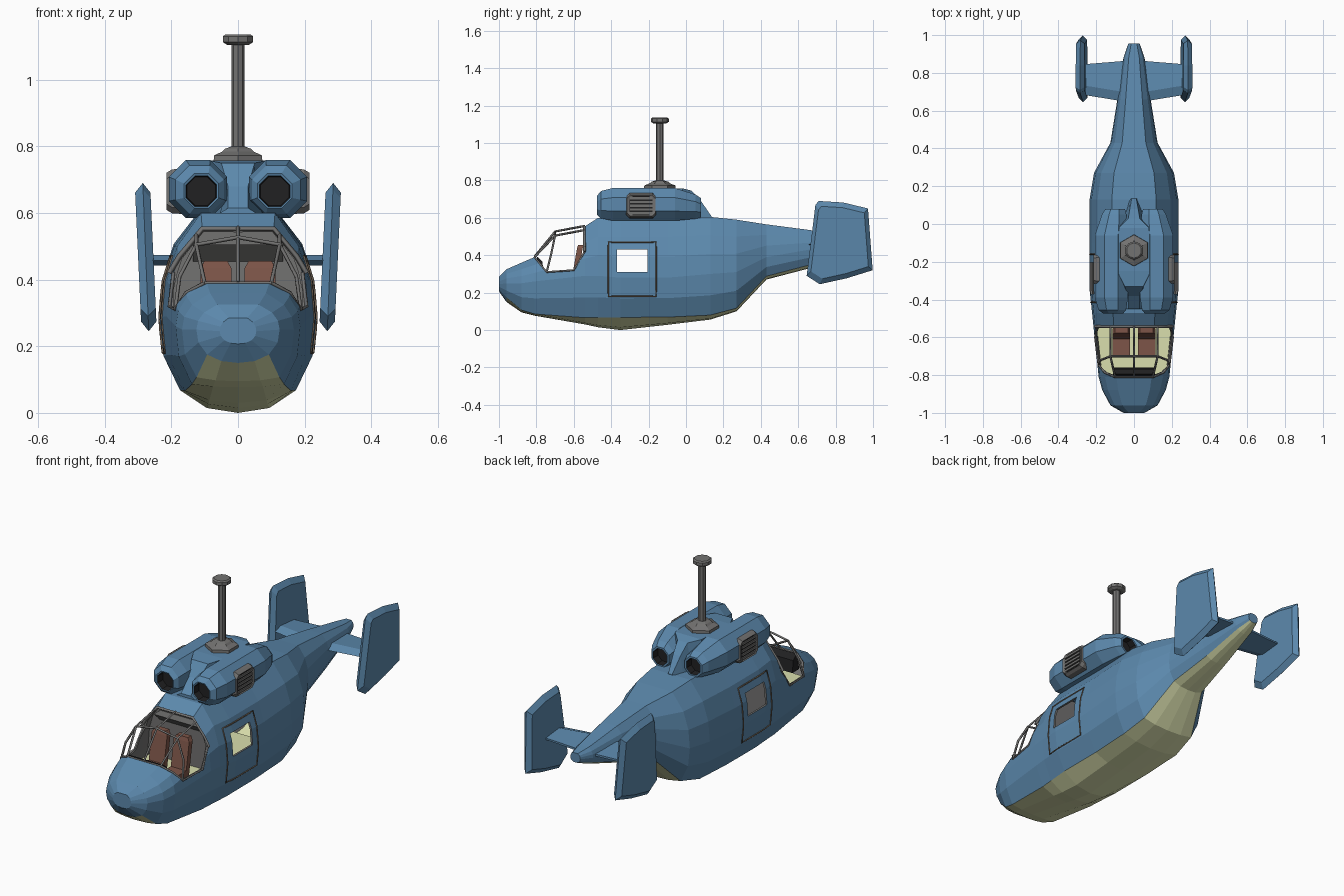
import bpy, bmesh, math
from mathutils import Vector
from mathutils.bvhtree import BVHTree

if "Cube" in bpy.data.objects:
    bpy.data.objects.remove(bpy.data.objects["Cube"], do_unlink=True)


def material(name, *rgb):
    m = bpy.data.materials.new(name)
    m.use_nodes = True
    m.diffuse_color = (*rgb, 1)
    m.node_tree.nodes["Principled BSDF"].inputs["Base Color"].default_value = (*rgb, 1)
    return m


BLUE = material("blue_paint", .107, .25, .418)
GREY = material("grey_metal", .17, .168, .165)
DARK = material("dark_opening", .015, .015, .016)
BROWN = material("brown_seat", .205, .091, .065)
PALE = material("pale_belly", .7, .74, .42)
TRIM = material("trim_line", .17, .127, .09)


def loft(name, rings, mats, rule=None):
    """Skin closed rings of points; rule(ring, side) gives the material, ring -1 and last are caps."""
    bm = bmesh.new()
    vs = [[bm.verts.new(p) for p in r] for r in rings]
    n, last = len(rings[0]), len(rings) - 1
    pick = rule or (lambda r, s: 0)
    for r in range(last):
        for s in range(n):
            t = (s + 1) % n
            f = bm.faces.new((vs[r][s], vs[r][t], vs[r + 1][t], vs[r + 1][s]))
            f.material_index = pick(r, s)
    bm.faces.new(vs[0]).material_index = pick(-1, 0)
    bm.faces.new(vs[-1]).material_index = pick(last, 0)
    bmesh.ops.recalc_face_normals(bm, faces=bm.faces)
    me = bpy.data.meshes.new(name)
    bm.to_mesh(me)
    bm.free()
    for m in mats:
        me.materials.append(m)
    ob = bpy.data.objects.new(name, me)
    bpy.context.collection.objects.link(ob)
    return ob


def box(name, lo, hi, mat):
    (a, b, c), (d, e, f) = lo, hi
    return loft(name, [[(a, b, z), (d, b, z), (d, e, z), (a, e, z)] for z in (c, f)], [mat])


def turned(name, profile, sides, y, mat):
    """Upright solid from (radius, z) pairs."""
    return loft(name, [[(r * math.sin(math.tau * k / sides), y + r * math.cos(math.tau * k / sides), z)
                        for k in range(sides)] for r, z in profile], [mat])


def side_prism(name, outline, x0, x1, mats):
    return loft(name, [[(x, y, z) for y, z in outline] for x in (x0, x1)], mats)


def select(ob):
    bpy.ops.object.select_all(action='DESELECT')
    ob.select_set(True)
    bpy.context.view_layer.objects.active = ob


def tube(name, points, radius, mat, closed=False):
    cu = bpy.data.curves.new(name, 'CURVE')
    cu.dimensions = '3D'
    cu.bevel_depth, cu.bevel_resolution, cu.use_fill_caps = radius, 0, True
    sp = cu.splines.new('POLY')
    sp.points.add(len(points) - 1)
    for p, q in zip(sp.points, points):
        p.co = (*q, 1)
    sp.use_cyclic_u = closed
    cu.materials.append(mat)
    ob = bpy.data.objects.new(name, cu)
    bpy.context.collection.objects.link(ob)
    select(ob)
    bpy.ops.object.convert(target='MESH')


def mirror_x(points, s):
    return [(x * s, y, z) for x, y, z in points]


# Fuselage shell: each section runs roof, widest line, chine, keel
CHINE = -.77
half = [(0, 1), (.5, 1), (.82, .68), (.96, .35), (1, 0), (.95, -.4), (.74, CHINE), (.4, -.95), (0, -1)]
profile = half + [(-u, v) for u, v in half[-2:0:-1]]


def section(y, w, top, mid, chine, keel):
    def height(v):
        if v > 0:
            return mid + v * (top - mid)
        if v >= CHINE:
            return mid + v / CHINE * (chine - mid)
        return chine + (CHINE - v) / (1 + CHINE) * (keel - chine)
    return [(u * w, y, height(v)) for u, v in profile]


stations = [(-1, .055, .285, .245, .218, .207), (-.96, .125, .325, .25, .175, .15),
            (-.88, .168, .36, .25, .107, .095), (-.81, .187, .39, .26, .086, .077),
            (-.54, .215, .555, .29, .066, .03), (-.47, .222, .6, .29, .067, .015),
            (-.35, .235, .6, .28, .068, 0), (-.1, .235, .6, .28, .069, .028),
            (.13, .235, .605, .3, .08, .056), (.27, .212, .59, .31, .117, .1),
            (.43, .125, .565, .39, .288, .27), (.66, .088, .535, .43, .348, .33),
            (.88, .056, .5, .45, .42, .405), (.955, .03, .49, .463, .445, .438)]
hull = loft("fuselage", [section(*s) for s in stations], [BLUE, PALE, GREY, PALE],
            lambda r, s: 1 if 1 <= r < len(stations) - 1 and 6 <= s < 10 else 0)
bm = bmesh.new()
bm.from_mesh(hull.data)
skin = BVHTree.FromBMesh(bm)
bm.free()


def on_skin(y, z, lift=.001):
    hit = skin.ray_cast(Vector((1, y, z)), Vector((-1, 0, 0)))[0]
    return (hit.x + lift, y, z)


# Hollow the shell, then cut the cockpit opening and cabin windows
solid = hull.modifiers.new("shell", 'SOLIDIFY')
solid.thickness, solid.offset, solid.material_offset = .011, -1, 2
cockpit = [(-.81, .388), (-.745, .31), (-.6, .32), (-.54, .42), (-.54, .7), (-.81, .7)]
window = [(-.37, .31), (-.205, .31), (-.205, .43), (-.37, .43)]
cutters = [side_prism("opening_cutter", o, -.5, .5, [BLUE, PALE, GREY]) for o in (cockpit, window)]
for c in cutters:
    c.hide_render = True
    for f in c.data.polygons:
        f.material_index = 2
    b = hull.modifiers.new("cut", 'BOOLEAN')
    b.operation, b.solver, b.object = 'DIFFERENCE', 'EXACT', c
select(hull)
for m in list(hull.modifiers):
    bpy.ops.object.modifier_apply(modifier=m.name)
for c in cutters:
    bpy.data.objects.remove(c, do_unlink=True)


# Cabin interior
def floor(name, edge, z):
    plan = edge + [(-x, y) for x, y in reversed(edge)]
    loft(name, [[(x, y, h) for x, y in plan] for h in (z - .01, z)], [PALE])


floor("cabin_floor", [(.17, -.47), (.19, -.35), (.165, .13)], .16)
floor("cockpit_floor", [(.14, -.85), (.168, -.81), (.198, -.54), (.2, -.47)], .25)
loft("cabin_bulkhead", [[(x * .97, y, .3 + (z - .3) * .97) for x, _, z in section(*stations[5])]
                        for y in (-.475, -.465)], [GREY])
loft("overhead_panel", [[(x, -.535, .505), (x, -.48, .455), (x, -.478, .505)] for x in (-.135, .135)], [GREY])
loft("instrument_panel", [[(x, -.82, .3), (x, -.76, .3), (x, -.768, .365), (x, -.795, .392)]
                          for x in (-.11, .11)], [DARK])

# Canopy bars along the centre
tube("canopy_centre_bar", [(0, -.81, .392), (0, -.7, .527), (0, -.54, .557)], .006, GREY)
tube("canopy_cross_bar", [(-.125, -.7, .505), (0, -.7, .527), (.125, -.7, .505)], .006, GREY)
tube("canopy_sill_bar", [(-.1, -.81, .39), (.1, -.81, .39)], .005, GREY)
arch = [(.107, -.543, .553), (.176, -.543, .47), (.206, -.543, .42)]
tube("canopy_rear_arch", arch[::-1] + mirror_x(arch, -1), .008, GREY)

door = [(-.415, .18), (-.16, .18), (-.16, .47), (-.415, .47)]
steps = 8
door_line = [on_skin(y0 + (y1 - y0) * k / steps, z0 + (z1 - z0) * k / steps)
             for (y0, z0), (y1, z1) in zip(door, door[1:] + door[:1]) for k in range(steps)]
rim = [(.1, -.81, .39)] + [on_skin(y, z) for y, z in [(-.785, .36), (-.745, .31), (-.6, .32), (-.541, .42)]]


def chamfered(h, v, c=.018):
    """Vent outline with half length h, half height v and cut corners."""
    return [(-.24 + p * (h - c * (1 - q)), .665 + m * (v - c * q)) for p, m, q in
            ((-1, -1, 0), (-1, -1, 1), (-1, 1, 1), (-1, 1, 0), (1, 1, 0), (1, 1, 1), (1, -1, 1), (1, -1, 0))]


for side, s in (("left", 1), ("right", -1)):
    # Canopy side frames and cabin door outline
    tube(side + "_canopy_rim", mirror_x(rim, s), .006, GREY)
    tube(side + "_canopy_edge_bar", mirror_x([(.1, -.81, .39), (.125, -.7, .505), (.125, -.54, .535)], s), .006, GREY)
    tube(side + "_canopy_post", mirror_x([(.125, -.7, .505), (.175, -.72, .41), rim[2]], s), .006, GREY)
    tube(side + "_door_outline", mirror_x(door_line, s), .004, TRIM, True)

    # Seat
    x0, x1 = sorted((.02 * s, .113 * s))
    loft(side + "_seat_back", [[(x0 + i, y, z), (x1 - i, y, z), (x1 - i, y + .03, z), (x0 + i, y + .03, z)]
                               for i, y, z in ((0, -.615, .25), (0, -.583, .435), (.012, -.577, .456))], [BROWN])
    box(side + "_seat_cushion", (x0, -.7, .24), (x1, -.59, .29), BROWN)

    # Engine nacelle with bored intake and exhaust
    pods = [(-.43, .11, .665, .043), (-.472, .11, .665, .046), (-.475, .11, .667, .052), (-.455, .115, .67, .073),
            (-.39, .12, .672, .0875), (-.06, .12, .672, .0875), (.05, .105, .66, .065), (.08, .1, .653, .052),
            (.08, .1, .653, .042), (.04, .1, .653, .04)]
    octagon = [math.radians(22.5 + 45 * k) for k in range(8)]
    apothem = math.cos(math.radians(22.5))
    loft(side + "_engine", [[(s * (x + r / apothem * math.cos(t)), y, z + r / apothem * math.sin(t))
                             for t in octagon] for y, x, z, r in pods],
         [BLUE, DARK], lambda r, k: 1 if r in (-1, 0, 8, 9) else 0)

    # Louvred side vent
    loft(side + "_vent", [[(s * x, y, z) for y, z in chamfered(h, v)] for x, h, v in
                          ((.165, .08, .068), (.198, .08, .066), (.214, .076, .056), (.209, .062, .05))],
         [GREY, DARK], lambda r, k: 1 if r == 3 else 0)
    for k in range(5):
        z = .625 + .02 * k
        a, b = sorted((.19 * s, .215 * s))
        box(f"{side}_vent_slat_{k + 1}", (a, -.3, z - .006), (b, -.18, z + .006), GREY)

    # Tailplane half
    loft(side + "_tailplane", [[(s * x, f, .458), (s * x, f + .05, .458 + h), (s * x, r, .458 + h * .3),
                                (s * x, r, .458 - h * .3), (s * x, f + .05, .458 - h)]
                               for x, f, r, h in ((.03, .645, .865, .02), (.275, .685, .845, .015))], [BLUE])

    # Tail fin, leaning outward and tapering to a sharp edge all round
    fin = [(.645, .29), (.715, .245), (.86, .277), (.998, .32), (.973, .65), (.84, .682), (.71, .69), (.692, .67)]
    loft(side + "_tail_fin", [[(s * (.268 + (z - .245) * .04 + dx), .82 + (y - .82) * k, .47 + (z - .47) * k)
                               for y, z in fin] for dx, k in ((-.023, .87), (0, 1), (.023, .87))], [BLUE])

# Gearbox fairing between the engines
spine = [(-.45, .085, .03, .615), (-.38, .06, .03, .68), (-.33, .06, .05, .75), (-.25, .09, .09, .758),
         (-.02, .09, .08, .758), (.03, .06, .03, .745), (.08, .04, .022, .69), (.135, .025, .012, .61)]
loft("gearbox_fairing", [[(-b, y, .58), (b, y, .58), (t, y, z), (-t, y, z)] for y, b, t, z in spine], [BLUE])

# Rotor mast
turned("mast_base", [(.085, .75), (.083, .773), (.055, .784), (.045, .793), (.025, .799)], 6, -.14, GREY)
turned("rotor_mast", [(.02, .79), (.02, 1.115)], 8, -.14, GREY)
turned("mast_cap", [(.035, 1.105), (.048, 1.113), (.048, 1.13), (.04, 1.136)], 10, -.14, GREY)
